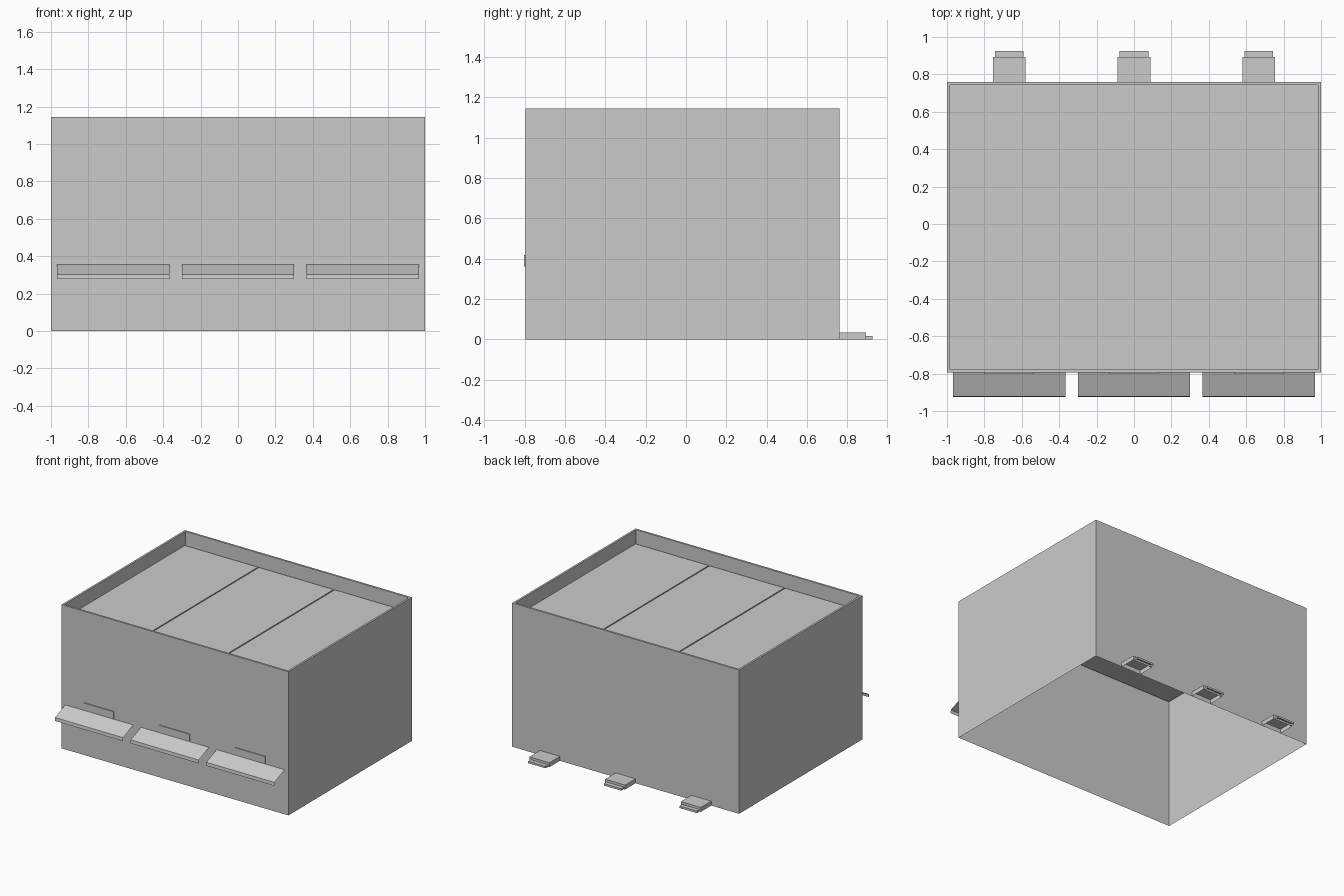
import bpy
import bmesh

default = bpy.data.objects.get("Cube")
if default:
    bpy.data.objects.remove(default, do_unlink=True)

# Single flat grey for everything
grey = bpy.data.materials.new("plain_grey")
grey.use_nodes = True
colour = (0.6, 0.6, 0.595, 1)
grey.diffuse_color = colour
grey.node_tree.nodes["Principled BSDF"].inputs["Base Color"].default_value = colour


def add_object(name, bm):
    mesh = bpy.data.meshes.new(name)
    bm.to_mesh(mesh)
    bm.free()
    mesh.materials.append(grey)
    obj = bpy.data.objects.new(name, mesh)
    bpy.context.collection.objects.link(obj)
    return obj


def ring_shell(name, rings):
    """Join stacked rectangles (x0, x1, y0, y1, z) and cap the last one."""
    bm = bmesh.new()
    previous = None
    for x0, x1, y0, y1, z in rings:
        ring = [bm.verts.new((x, y, z))
                for x, y in ((x0, y0), (x1, y0), (x1, y1), (x0, y1))]
        if previous:
            for i in range(4):
                j = (i + 1) % 4
                bm.faces.new((previous[i], previous[j], ring[j], ring[i]))
        previous = ring
    bm.faces.new(previous)
    return add_object(name, bm)


def open_box(name, x0, x1, y0, y1, z0, z1):
    return ring_shell(name, [(x0, x1, y0, y1, z0), (x0, x1, y0, y1, z1)])


def sheet(name, x0, x1, profile):
    """Sweep a (y, z) profile along x into a thin folded sheet."""
    bm = bmesh.new()
    rows = [[bm.verts.new((x, y, z)) for x in (x0, x1)] for y, z in profile]
    for a, b in zip(rows, rows[1:]):
        bm.faces.new((a[0], b[0], b[1], a[1]))
    return add_object(name, bm)


FRONT, BACK, TOP, ROOF = -0.794, 0.76, 1.145, 1.03
RIM = 0.016
BAY = 0.667

# Hollow body: outer walls, parapet rim and recessed roof
inner = (-1 + RIM, 1 - RIM, FRONT + RIM, BACK - RIM)
ring_shell("body", [
    (-1, 1, FRONT, BACK, 0),
    (-1, 1, FRONT, BACK, TOP),
    (*inner, TOP),
    (*inner, ROOF),
])

for side, bay in (("right", -1), ("middle", 0), ("left", 1)):
    cx = bay * BAY

    # Roof panels, separated by narrow grooves
    x0 = -0.982 if bay < 0 else cx - 0.329
    x1 = 0.982 if bay > 0 else cx + 0.329
    open_box(side + "_roof_panel", x0, x1, FRONT + 0.026, BACK - 0.026,
             ROOF, ROOF + 0.007)

    # Folded awning and the shallow plate above it
    sheet(side + "_awning", cx - 0.3, cx + 0.3,
          [(FRONT, 0.355), (-0.922, 0.303), (-0.925, 0.277)])
    plate = open_box(side + "_front_plate", cx - 0.132, cx + 0.132,
                     FRONT - 0.008, FRONT, 0.362, 0.418)
    bm = bmesh.new()
    bm.from_mesh(plate.data)
    bmesh.ops.holes_fill(bm, edges=bm.edges[:])
    bmesh.ops.recalc_face_normals(bm, faces=bm.faces[:])
    bm.to_mesh(plate.data)
    bm.free()

    # Stepped foot at the back, open underneath
    open_box(side + "_back_foot", cx - 0.088, cx + 0.088, BACK, 0.892, 0, 0.035)
    open_box(side + "_foot_lip", cx - 0.077, cx + 0.077, 0.892, 0.925, 0, 0.016)
